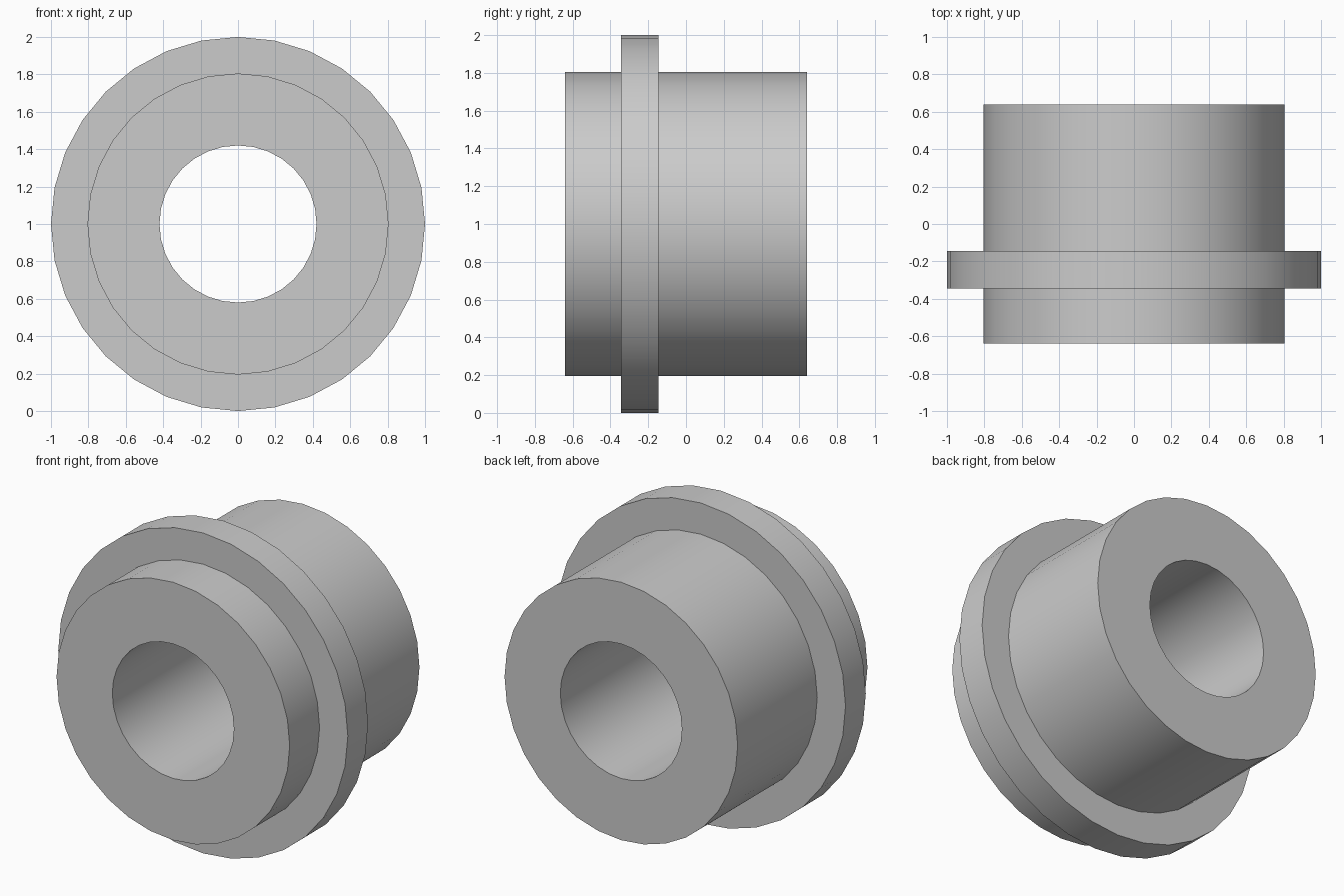
import bpy
import bmesh
from math import cos, sin, tau, radians

SIDES = 32
BORE, SLEEVE, FLANGE = 0.42, 0.805, 1.0
FRONT, BACK = -0.64, 0.64
FLANGE_FRONT, FLANGE_BACK = -0.345, -0.145

cube = bpy.data.objects.get("Cube")
if cube:
    bpy.data.objects.remove(cube, do_unlink=True)


def make_material(name, colour):
    mat = bpy.data.materials.new(name)
    mat.use_nodes = True
    mat.diffuse_color = colour
    mat.node_tree.nodes["Principled BSDF"].inputs["Base Color"].default_value = colour
    return mat


def lathe(name, profile, mat):
    """Revolve a closed (radius, y) profile about the horizontal y axis."""
    bm = bmesh.new()
    rings = []
    for radius, y in profile:
        angles = [tau * i / SIDES for i in range(SIDES)]
        rings.append([bm.verts.new((radius * sin(a), y, 1 + radius * cos(a))) for a in angles])
    for ring, following in zip(rings, rings[1:] + rings[:1]):
        for i in range(SIDES):
            j = (i + 1) % SIDES
            bm.faces.new((ring[i], ring[j], following[j], following[i]))
    bmesh.ops.recalc_face_normals(bm, faces=bm.faces)
    mesh = bpy.data.meshes.new(name)
    bm.to_mesh(mesh)
    bm.free()
    mesh.materials.append(mat)
    obj = bpy.data.objects.new(name, mesh)
    bpy.context.collection.objects.link(obj)
    bpy.ops.object.select_all(action="DESELECT")
    obj.select_set(True)
    bpy.context.view_layer.objects.active = obj
    bpy.ops.object.shade_smooth_by_angle(angle=radians(30))
    return obj


grey = make_material("plain grey", (0.6, 0.6, 0.6, 1))

# Hollow sleeve with a raised flange near the front
lathe("flanged_bushing", [
    (BORE, FRONT), (SLEEVE, FRONT),
    (SLEEVE, FLANGE_FRONT), (FLANGE, FLANGE_FRONT),
    (FLANGE, FLANGE_BACK), (SLEEVE, FLANGE_BACK),
    (SLEEVE, BACK), (BORE, BACK),
], grey)
